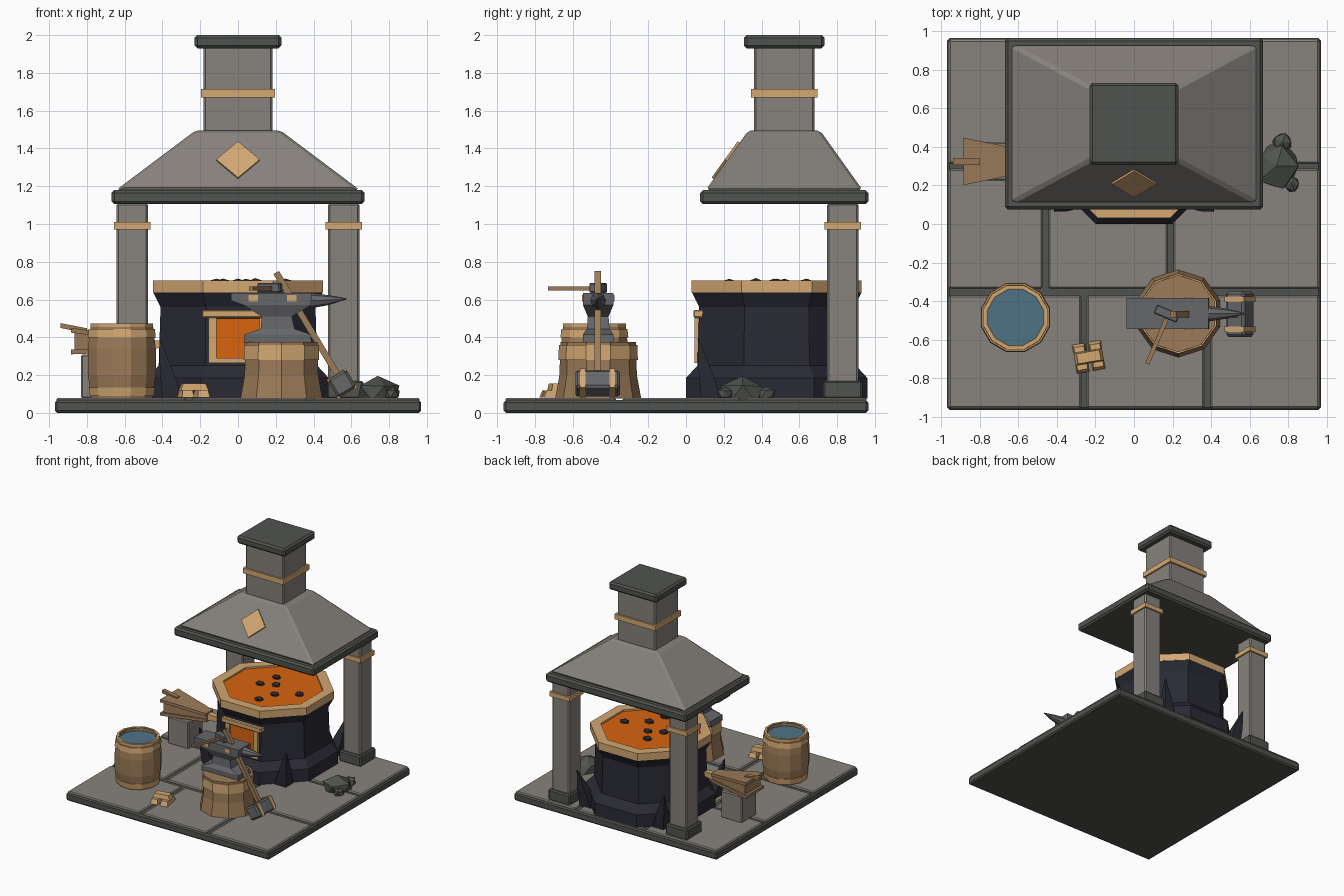
import bpy, bmesh, math, random
from mathutils import Vector, Matrix

random.seed(4)
if "Cube" in bpy.data.objects:
    bpy.data.objects.remove(bpy.data.objects["Cube"])


def material(name, hexcode):
    rgb = [int(hexcode[i:i + 2], 16) / 255 for i in (0, 2, 4)]
    col = [((c + 0.055) / 1.055) ** 2.4 for c in rgb] + [1]
    m = bpy.data.materials.new(name)
    m.use_nodes = True
    m.diffuse_color = col
    m.node_tree.nodes["Principled BSDF"].inputs["Base Color"].default_value = col
    return m


stone = material("stone", "87827d")
slate = material("dark_slate", "50534e")
gold = material("pale_brass", "d3a872")
wood = material("wood", "9c7b58")
iron = material("black_iron", "2a2a35")
steel = material("steel", "66676a")
ember = material("ember", "d9640f")
water_blue = material("water", "4f7284")


def finish(name, bm, mat, bevel=0):
    bmesh.ops.recalc_face_normals(bm, faces=bm.faces)
    me = bpy.data.meshes.new(name)
    bm.to_mesh(me)
    bm.free()
    me.materials.append(mat)
    ob = bpy.data.objects.new(name, me)
    bpy.context.collection.objects.link(ob)
    if bevel:
        mod = ob.modifiers.new("bevel", 'BEVEL')
        mod.width, mod.segments = bevel, 1
    return ob


def loft(name, rings, mat, bevel=0, loop=False):
    """Skin a row of equal rings; cap the ends or join them in a loop."""
    bm = bmesh.new()
    vs = [[bm.verts.new(p) for p in ring] for ring in rings]
    n = len(vs[0])
    pairs = list(zip(vs, vs[1:])) + ([(vs[-1], vs[0])] if loop else [])
    for a, b in pairs:
        for i in range(n):
            j = (i + 1) % n
            bm.faces.new((a[i], a[j], b[j], b[i]))
    if not loop:
        bm.faces.new(vs[0])
        bm.faces.new(vs[-1])
    return finish(name, bm, mat, bevel)


def rect(x0, x1, y0, y1, z):
    return [(x0, y0, z), (x1, y0, z), (x1, y1, z), (x0, y1, z)]


def box(name, mat, x, y, z, bevel=0):
    return loft(name, [rect(*x, *y, h) for h in z], mat, bevel)


def block(name, mat, size, loc, rot=(0, 0, 0), bevel=0, taper=1):
    a, b, c = (s / 2 for s in size)
    ob = loft(name, [rect(-a, a, -b, b, -c),
                     rect(-a * taper, a * taper, -b * taper, b * taper, c)], mat, bevel)
    ob.location, ob.rotation_euler = loc, rot
    return ob


def turn(name, mat, profile, n, centre, loop=False):
    """Faceted round part from (radius, height) pairs, one flat to the front."""
    rings = [[(centre[0] + r * math.cos(math.tau * (i + .5) / n),
               centre[1] + r * math.sin(math.tau * (i + .5) / n), z)
              for i in range(n)] for r, z in profile]
    return loft(name, rings, mat, 0, loop)


def rock(name, mat, loc, size):
    bm = bmesh.new()
    bmesh.ops.create_icosphere(bm, subdivisions=1, radius=1)
    for v in bm.verts:
        v.co = Vector(loc) + Vector(c * s for c, s in zip(v.co, size)) * random.uniform(.88, 1.12)
    return finish(name, bm, mat)


# Paved floor
box("floor_slab", slate, (-.97, .97), (-.965, .965), (0, .068), .012)
rows = [((-.955, -.37), (-.26, .38)), ((-.335, .285), (-.46, .19)), ((.315, .955), (-.26, .38))]
for ys, (a, b) in rows:
    for xs in ((-.96, a - .016), (a + .016, b - .016), (b + .016, .96)):
        box("paving_stone", stone, xs, ys, (.04, .08), .008)

# Hood and chimney, centred over the forge
CY = .52


def tier(name, mat, hx, hy, z, bevel=0):
    return box(name, mat, (-hx, hx), (CY - hy, CY + hy), z, bevel)


tier("hood_rim", slate, .67, .445, (1.105, 1.18), .015)
loft("hood", [rect(-.645, .645, CY - .415, CY + .415, 1.18),
              rect(-.225, .225, CY - .19, CY + .19, 1.495)], stone, .015)
tier("chimney", stone, .182, .16, (1.48, 1.95), .01)
tier("chimney_band", gold, .195, .175, (1.67, 1.715))
tier("chimney_cap", slate, .23, .213, (1.93, 2), .015)

# Diamond badge lying on the front slope
slope = math.atan2(.315, .225)
diamond = loft("hood_diamond", [[(.115, 0, h), (0, .118, h), (-.115, 0, h), (0, -.118, h)]
                                for h in (-.01, .012)], gold)
diamond.location = (0, .215, 1.335)
diamond.rotation_euler = (slope, 0, 0)

# Rear posts
for sx in (-1, 1):
    for name, mat, h, z, bev in (("post", stone, .083, (.08, 1.11), .01),
                                 ("post_band", gold, .096, (.97, 1.01), 0),
                                 ("post_foot", slate, .104, (.075, .17), .01)):
        px = sx * .56
        box(name, mat, (px - h, px + h), (.83 - h, .83 + h), z, bev)

# Octagonal forge
FC = (0, .48)
K = 1 / math.cos(math.pi / 8)


def octagon(name, mat, profile, loop=False):
    return turn(name, mat, [(a * K, z) for a, z in profile], 8, FC, loop)


octagon("forge_body", iron, [(.48, .075), (.48, .185), (.42, .25), (.41, .56), (.45, .64)])
octagon("forge_rim", gold, [(.45, .637), (.45, .70), (.37, .70), (.37, .637)], True)
octagon("forge_embers", ember, [(.375, .64), (.375, .685)])
for dx, dy in ((-.115, -.01), (.09, -.11), (.25, 0), (.04, -.25), (-.08, .16), (0, .04)):
    rock("coal", iron, (dx, FC[1] + dy, .69), (.042, .036, .022))

# Claw spikes at the diagonal corners
for sx in (-1, 1):
    for sy in (-1, 1):
        def at(d, side, z):
            c = math.sqrt(.5)
            return (sx * c * (d + side), FC[1] + sy * c * (d - side), z)
        rings = [[at(d - w, 0, z), at(d, w, z), at(d + w, 0, z), at(d, -w, z)]
                 for d, w, z in ((.49, .075, .075), (.535, .05, .22), (.585, .004, .385))]
        loft("forge_spike", rings, iron)

# Fire door
box("fire_door", ember, (-.125, .125), (.06, .1), (.28, .5))
for sx in (-1, 1):
    box("door_jamb", gold, sorted((sx * .115, sx * .155)), (.046, .1), (.27, .505))
box("door_sill", gold, (-.155, .155), (.046, .1), (.265, .29))
box("door_lintel", gold, (-.19, .19), (.04, .1), (.503, .545), .006)

# Water barrel
BC = (-.615, -.485)
turn("barrel", wood, [(.168, .08), (.186, .2), (.186, .34), (.17, .47),
                      (.148, .47), (.148, .40), (.1, .40), (.1, .08)], 12, BC, True)
turn("barrel_water", water_blue, [(.15, .40), (.15, .445)], 12, BC)
turn("barrel_rim", gold, [(.172, .455), (.172, .473), (.155, .473), (.155, .455)], 12, BC, True)
for z, r0, r1 in ((.09, .175, .182), (.4, .186, .181)):
    turn("barrel_hoop", gold, [(r0, z), (r1, z + .045), (.15, z + .045), (.15, z)], 12, BC, True)

# Stump
SC = (.23, -.465)
turn("stump", wood, [(.228, .075), (.205, .2), (.2, .375)], 10, SC)
turn("stump_band", gold, [(.21, .28), (.208, .36), (.17, .36), (.17, .28)], 10, SC, True)

# Anvil: foot, waist and face in one loft, plus horn and brass plates
sections = ((.37, .03, .39, .08), (.415, .035, .385, .08), (.445, .12, .3, .06),
            (.51, .125, .285, .055), (.57, .03, .385, .08), (.595, -.038, .388, .08),
            (.636, -.038, .388, .08))
loft("anvil", [rect(a, b, SC[1] - h, SC[1] + h, z) for z, a, b, h in sections], steel)
loft("anvil_horn", [[(x, SC[1] + r * math.cos(t * math.tau / 8), z + r * math.sin(t * math.tau / 8))
                     for t in range(8)]
                    for x, r, z in ((.38, .042, .594), (.48, .026, .597), (.575, .003, .604))], steel)
for px in (.08, .285):
    for sy in (-1, 1):
        block("anvil_plate", gold, (.05, .008, .035), (px, SC[1] + sy * .082, .606))

# Small hammer lying on the anvil
yaw = math.atan2(-.12, .28)
block("hammer_head", steel, (.13, .05, .052), (.17, -.465, .662), (0, 0, yaw), .006)
block("hammer_handle", wood, (.022, .29, .022), (.126, -.592, .658), (0, 0, yaw))

# Sledge leaning against the anvil
lean = -math.atan2(.35, .585)
block("sledge_handle", wood, (.034, .034, .7), (.382, -.468, .443), (0, lean, 0))
block("sledge_head", steel, (.11, .235, .11), (.55, -.468, .155), (0, lean, 0), .012)
for sy in (-1, 1):
    block("sledge_band", gold, (.118, .028, .118), (.55, -.468 + sy * .078, .155), (0, lean, 0))

# Ingot stack
turned = Matrix.Rotation(.17, 4, 'Z')
for name, off, z, spin in (("ingot_left", -.042, .1, 0), ("ingot_right", .042, .1, 0),
                           ("ingot_top", 0, .137, math.pi / 2)):
    p = turned @ Vector((off, 0, 0))
    block(name, gold, (.066, .15, .038), (p.x - .235, p.y - .69, z), (0, 0, .17 + spin), 0, .8)

# Rubble beside the forge
rock("rubble_large", slate, (.74, .3, .1), (.115, .13, .09))
rock("rubble_back", slate, (.77, .425, .1), (.055, .05, .045))
rock("rubble_front", slate, (.82, .21, .1), (.045, .045, .04))

# Bellows on a stone block, nozzle into the forge
box("bellows_block", stone, (-.83, -.63), (.225, .425), (.075, .31), .008)


def wedge(name, mat, stations):
    rings = [[(x, .325 - h, a), (x, .325 + h, a), (x, .325 + h, b), (x, .325 - h, b)]
             for x, h, a, b in stations]
    return loft(name, rings, mat)


wedge("bellows_top", wood, ((-.885, .123, .425, .45), (-.5, .045, .375, .4)))
wedge("bellows_bag", wood, ((-.865, .105, .33, .43), (-.5, .035, .345, .38)))
wedge("bellows_bottom", wood, ((-.885, .123, .31, .335), (-.5, .045, .325, .35)))
wedge("bellows_handle", wood, ((-.94, .018, .45, .475), (-.8, .018, .42, .448)))
wedge("bellows_nozzle", gold, ((-.52, .03, .335, .39), (-.39, .018, .345, .38)))
